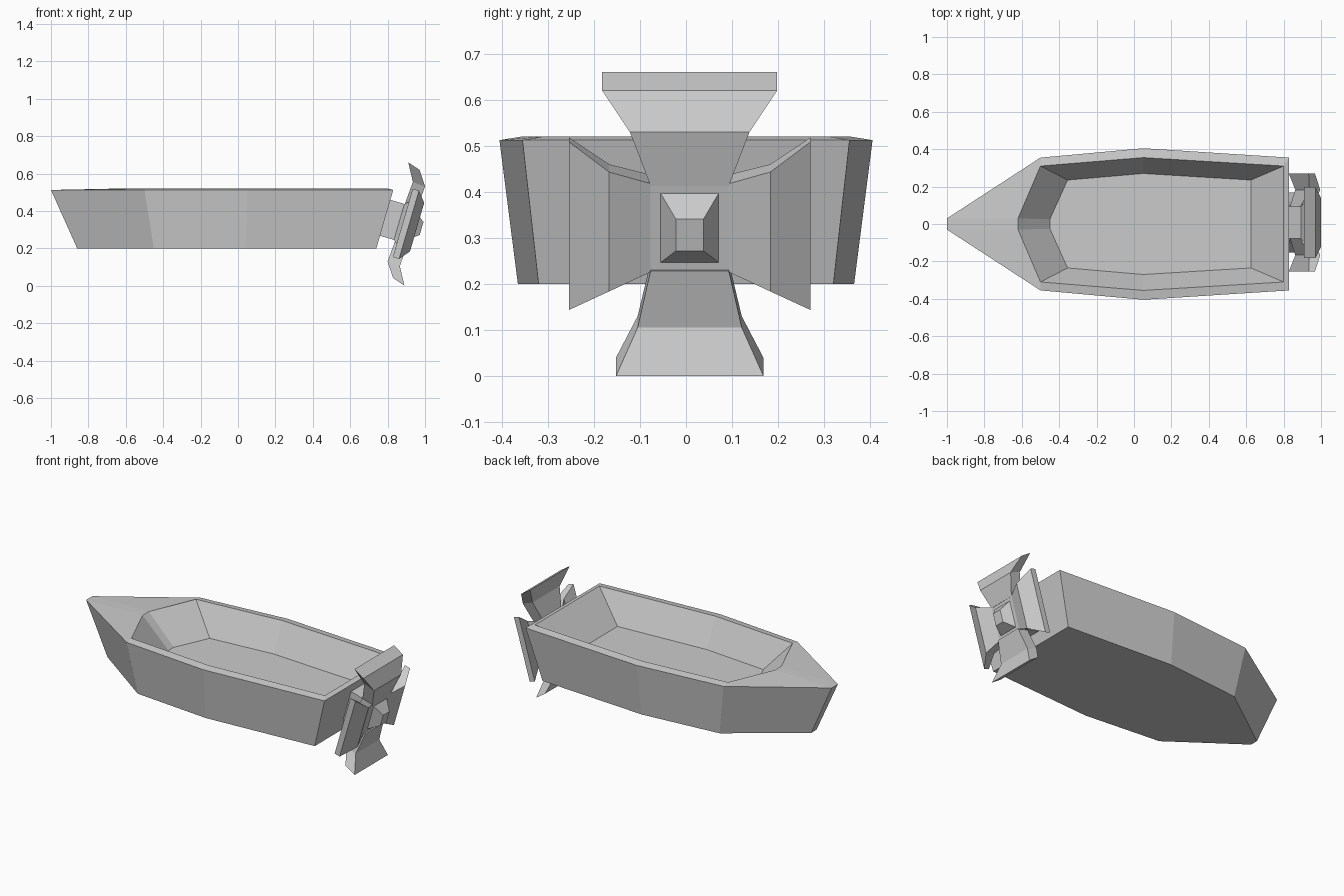
import bpy, bmesh
from mathutils import Vector

if "Cube" in bpy.data.objects:
    bpy.data.objects.remove(bpy.data.objects["Cube"])


def loft(name, rings):
    """Skin a series of equal-length point rings and cap both ends."""
    bm = bmesh.new()
    loops = [[bm.verts.new(p) for p in ring] for ring in rings]
    n = len(loops[0])
    for a, b in zip(loops, loops[1:]):
        for i in range(n):
            j = (i + 1) % n
            bm.faces.new((a[i], a[j], b[j], b[i]))
    bm.faces.new(loops[0])
    bm.faces.new(loops[-1])
    bmesh.ops.recalc_face_normals(bm, faces=bm.faces)
    me = bpy.data.meshes.new(name)
    bm.to_mesh(me)
    bm.free()
    ob = bpy.data.objects.new(name, me)
    bpy.context.collection.objects.link(ob)
    return ob


def outline(half, z):
    """Mirror a half outline across the keel line."""
    return [(x, -y, z) for x, y in half] + [(x, y, z) for x, y in reversed(half)]


# Hull: bottom, outer edge, inner rim, then the sunken floor
loft("hull", [
    outline([(-.86, .025), (-.45, .32), (.04, .365), (.74, .32)], .2),
    outline([(-1, .03), (-.5, .355), (.05, .405), (.83, .355)], .512),
    outline([(-.62, .03), (-.5, .31), (.05, .355), (.80, .31)], .52),
    outline([(-.45, .025), (-.355, .235), (.05, .27), (.625, .235)], .35),
])

# Propeller frame: U runs up the tilted disc, N points out along the shaft
C = Vector((.9, .008, .33))
U = Vector((.28, 0, .96))
N = Vector((.96, 0, -.28))
Y = Vector((0, 1, 0))


def pt(y, u, n):
    return C + Y * y + U * u + N * n


def square(w, h, n):
    return [pt(-w, -h, n), pt(w, -h, n), pt(w, h, n), pt(-w, h, n)]


# Square shaft block and tapered cap
loft("propeller_hub", [square(.085, .1, -.14), square(.085, .1, .03)])
loft("hub_cap", [square(.063, .078, .03), square(.03, .036, .085)])

# Side blades: (y, half chord, rear n, front n)
for side, name in ((1, "side_blade_right"), (-1, "side_blade_left")):
    stations = [(.085, .1, -.04, .03), (.175, .135, .0, .06), (.262, .19, -.02, .015)]
    loft(name, [[pt(side * y, -h, r), pt(side * y, h, r),
                 pt(side * y, h, f), pt(side * y, -h, f)]
                for y, h, r, f in stations])

# Upper and lower blades: same bent profile, turned end for end
profile = [((.89, .432), (.957, .413)), ((.935, .555), (1.0, .53)), ((.91, .66), (.97, .62))]
for flip, name, widths in ((1, "upper_blade", (.085, .13, .19)),
                           (-1, "lower_blade", (.085, .113, .16))):
    rings = []
    for (rear, front), w in zip(profile, widths):
        ring = []
        for (x, z), y in ((rear, -w), (rear, w), (front, w), (front, -w)):
            ring.append(C + Vector(((x - C.x) * flip, y, (z - C.z) * flip)))
        rings.append(ring)
    loft(name, rings)
